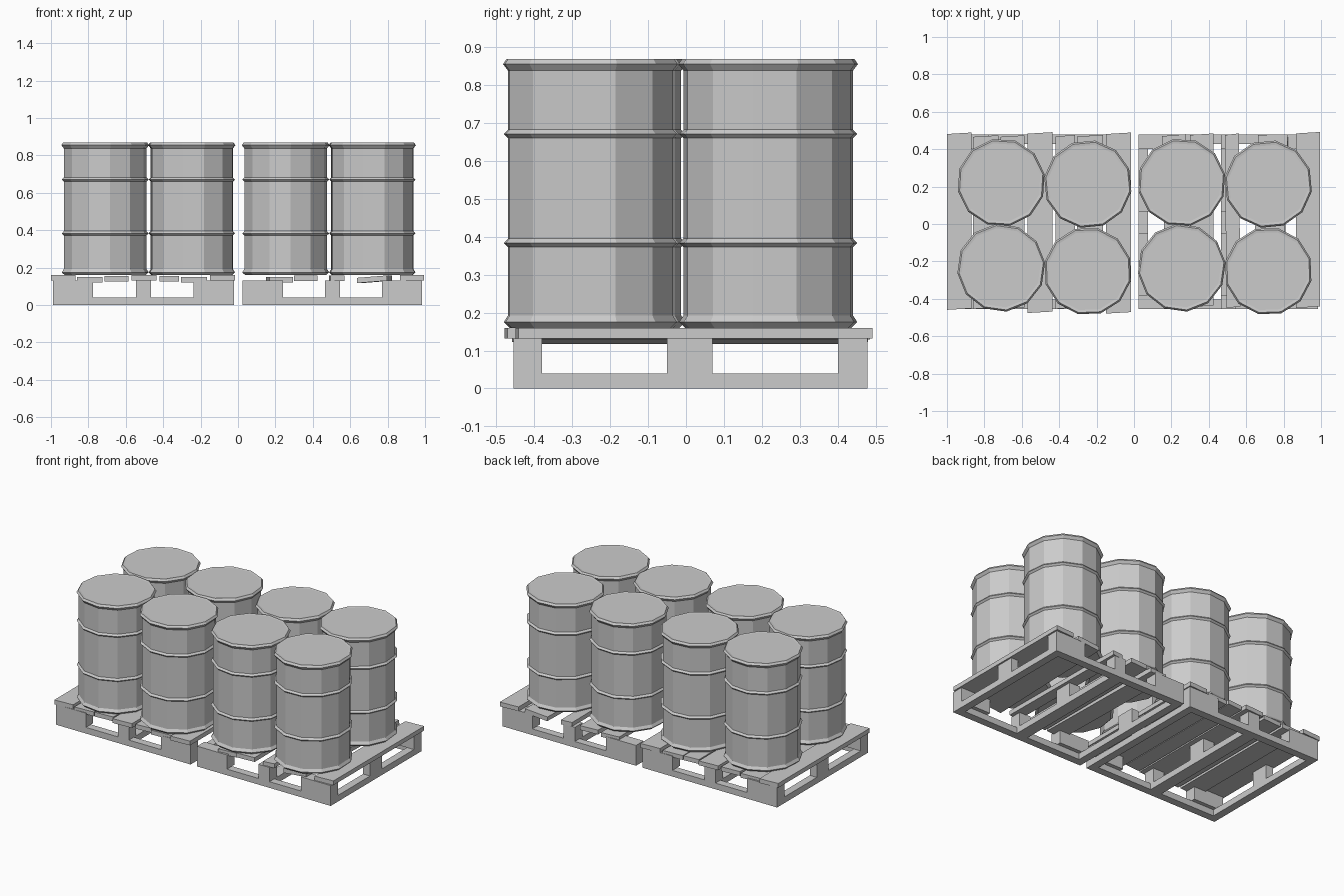
import bpy, bmesh, math
from mathutils import Matrix, Vector

if "Cube" in bpy.data.objects:
    bpy.data.objects.remove(bpy.data.objects["Cube"])


def new_object(name, bm):
    bmesh.ops.recalc_face_normals(bm, faces=bm.faces)
    me = bpy.data.meshes.new(name)
    bm.to_mesh(me)
    bm.free()
    ob = bpy.data.objects.new(name, me)
    bpy.context.collection.objects.link(ob)
    return ob


def box(name, x0, x1, y0, y1, z0, z1, rot=0.0, tilt=0.0, skew=0.0):
    """Plank or block given by its limits; skew slants its cut ends."""
    bm = bmesh.new()
    bmesh.ops.create_cube(bm, size=1)
    for v in bm.verts:
        if skew:
            v.co.y += skew * v.co.x / (y1 - y0)
        v.co = Vector((v.co.x * (x1 - x0), v.co.y * (y1 - y0), v.co.z * (z1 - z0)))
    ob = new_object(name, bm)
    ob.location = ((x0 + x1) / 2, (y0 + y1) / 2, (z0 + z1) / 2)
    ob.rotation_euler = (0, tilt, rot)
    return ob


# Barrel profile: rims, two rolled ribs, recessed lid (radius, height)
PROFILE = [(0.218, 0.160), (0.234, 0.175), (0.223, 0.192),
           (0.223, 0.373), (0.234, 0.383), (0.223, 0.395),
           (0.223, 0.660), (0.234, 0.671), (0.223, 0.682),
           (0.223, 0.838), (0.236, 0.855), (0.227, 0.868),
           (0.213, 0.866)]
SIDES = 12


def barrel(name, x, y, turn):
    bm = bmesh.new()
    rings = []
    for r, z in PROFILE:
        rings.append([bm.verts.new((r * math.cos(turn + math.tau * i / SIDES),
                                    r * math.sin(turn + math.tau * i / SIDES), z))
                      for i in range(SIDES)])
    for a, b in zip(rings, rings[1:]):
        for i in range(SIDES):
            j = (i + 1) % SIDES
            bm.faces.new((a[i], a[j], b[j], b[i]))
    bm.faces.new(rings[0])
    bm.faces.new(rings[-1])
    ob = new_object(name, bm)
    ob.location = (x, y, 0)


def pallet(side, x0, x1, boards):
    y0, y1 = -0.455, 0.478
    xm = (x0 + x1) / 2
    # bottom runners: outer frame plus centre runner
    for n, a, b in (("left", x0, x0 + 0.05), ("centre", xm - 0.04, xm + 0.04),
                    ("right", x1 - 0.05, x1)):
        box(f"{side}_pallet_{n}_runner", a, b, y0, y1, 0, 0.04)
    for n, a, b in (("front", y0, y0 + 0.05), ("back", y1 - 0.05, y1)):
        box(f"{side}_pallet_{n}_runner", x0, x1, a, b, 0, 0.04)
    # blocks: wide at the corners, narrow along the middle row
    for row, a, b in (("front", y0, -0.38), ("middle", -0.05, 0.07), ("back", 0.40, y1)):
        w = 0.05 if row == "middle" else 0.215
        for n, p, q in (("left", x0, x0 + w), ("centre", xm - 0.04, xm + 0.04),
                        ("right", x1 - w, x1)):
            box(f"{side}_pallet_{row}_{n}_block", p, q, a, b, 0.04, 0.132)
    # deck boards along y
    for i, (a, b, f, k, top, rot, tilt) in enumerate(boards):
        box(f"{side}_pallet_board_{i + 1}", a, b, f, k, top - 0.028, top, rot, tilt, 0.008)


# Pallets with uneven deck boards: x limits, y limits, top, turn, tilt
pallet("left", -0.99, -0.022, [
    (-1.00, -0.870, -0.455, 0.485, 0.160, 0, 0),
    (-0.86, -0.725, -0.450, 0.470, 0.150, 0, 0),
    (-0.715, -0.585, -0.450, 0.470, 0.155, 0, 0),
    (-0.57, -0.435, -0.472, 0.487, 0.160, 0, 0),
    (-0.42, -0.315, -0.450, 0.472, 0.155, 0, 0),
    (-0.305, -0.165, -0.455, 0.472, 0.150, 0, 0),
    (-0.15, -0.015, -0.475, 0.485, 0.160, 0, 0)])
pallet("right", 0.025, 0.985, [
    (0.16, 0.285, -0.440, 0.475, 0.150, 0.02, 0),
    (0.30, 0.425, -0.440, 0.480, 0.157, 0, 0),
    (0.49, 0.565, -0.445, 0.480, 0.157, 0.01, 0),
    (0.65, 0.81, -0.440, 0.478, 0.152, -0.03, -0.08),
    (0.865, 0.995, -0.445, 0.488, 0.160, 0, 0)])

# Four barrels on each pallet, each turned differently
for side, dx in (("left", 0.0), ("right", 0.965)):
    for n, x, y, turn in (("back_outer", -0.71, 0.222, 0.20), ("back_inner", -0.247, 0.213, 0.36),
                          ("front_outer", -0.71, -0.234, 0.12), ("front_inner", -0.247, -0.252, 0.30)):
        barrel(f"{side}_barrel_{n}", x + dx, y, turn)
